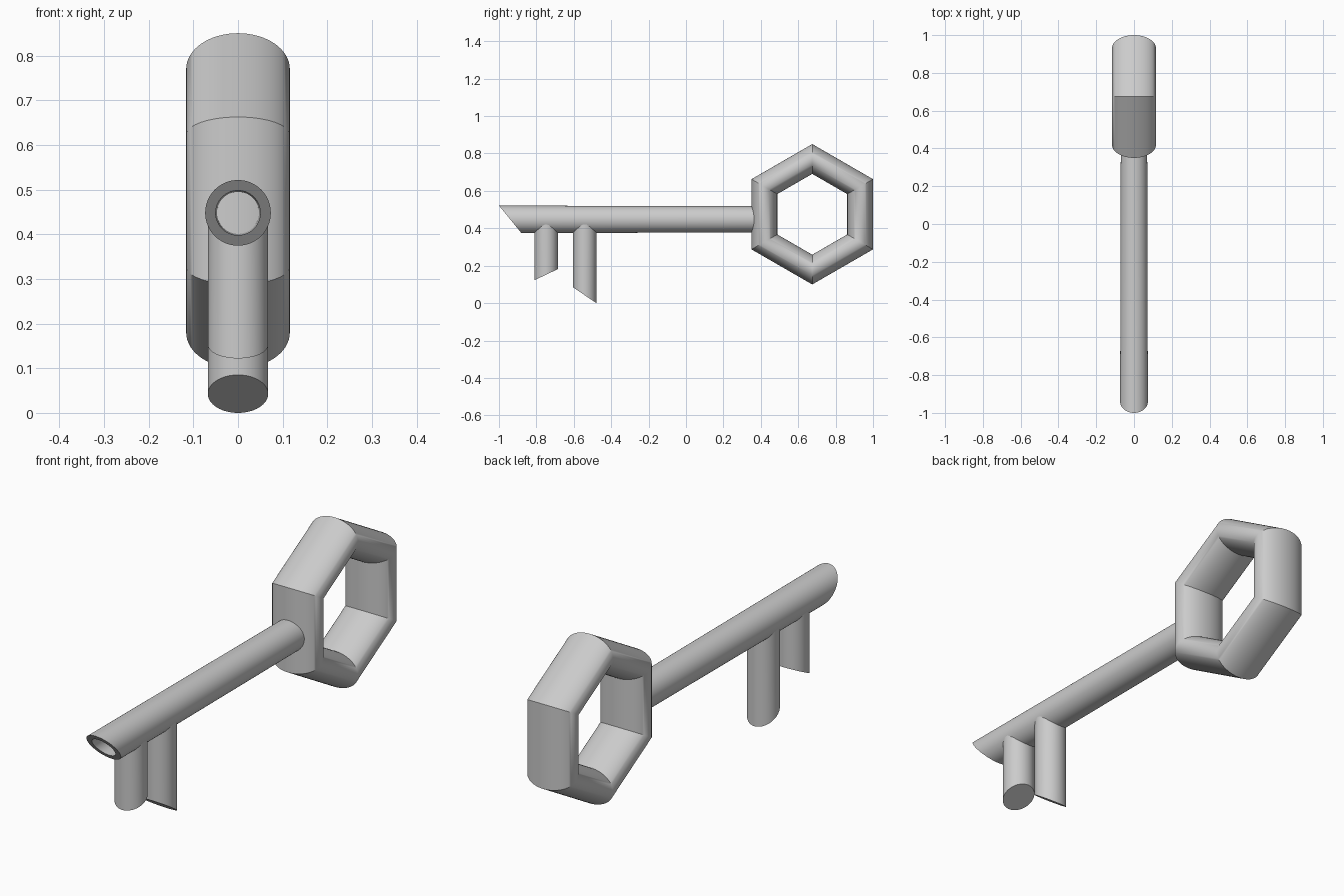
import bpy, bmesh
from math import sin, cos, pi, radians, sqrt

if "Cube" in bpy.data.objects:
    bpy.data.objects.remove(bpy.data.objects["Cube"])

SEG = 64
ANG = [2 * pi * i / SEG for i in range(SEG)]
SHAFT_Z = 0.448


def loft(name, loops, closed=False, cap_end=False):
    """Skin a list of equal-length point loops into one smooth object."""
    bm = bmesh.new()
    rings = [[bm.verts.new(p) for p in loop] for loop in loops]
    pairs = list(zip(rings, rings[1:]))
    if closed:
        pairs.append((rings[-1], rings[0]))
    for a, b in pairs:
        for i in range(len(a)):
            j = (i + 1) % len(a)
            bm.faces.new((a[i], a[j], b[j], b[i]))
    if cap_end:
        bm.faces.new(rings[-1])
    bmesh.ops.recalc_face_normals(bm, faces=bm.faces)
    mesh = bpy.data.meshes.new(name)
    bm.to_mesh(mesh)
    bm.free()
    for p in mesh.polygons:
        p.use_smooth = True
    mesh.set_sharp_from_angle(angle=radians(30))
    obj = bpy.data.objects.new(name, mesh)
    bpy.context.collection.objects.link(obj)
    return obj


# Hexagonal bow: elliptical section mitred at six corners
bow_loops = []
for k in range(6):
    t = pi / 2 + k * pi / 3
    loop = []
    for a in ANG:
        r = (0.256 + 0.069 * cos(a)) / cos(pi / 6)
        loop.append((0.116 * sin(a), 0.675 + r * cos(t), 0.475 + r * sin(t)))
    bow_loops.append(loop)
loft("bow", bow_loops, closed=True)


# Hollow, slightly tapered shaft with an obliquely cut tip
def shaft_loop(r, y=None):
    loop = []
    for a in ANG:
        z = r * sin(a)
        tip = -1 + (0.0735 - z) / 0.147 * 0.12
        loop.append((r * cos(a), tip if y is None else y, SHAFT_Z + z))
    return loop


loft("shaft", [shaft_loop(0.070, 0.385), shaft_loop(0.0735),
               shaft_loop(0.050), shaft_loop(0.047, 0.385)], closed=True)


# Teeth: elliptical posts saddled into the shaft wall, slanted bottoms
def tooth(name, y, z_front, z_back):
    top, bottom = [], []
    for a in ANG:
        px, dy = 0.0675 * cos(a), 0.063 * sin(a)
        top.append((px, y + dy, SHAFT_Z - sqrt(0.069 ** 2 - px ** 2)))
        f = (sin(a) + 1) / 2
        bottom.append((px, y + dy, z_front + (z_back - z_front) * f))
    loft(name, [top, bottom], cap_end=True)


tooth("front_tooth", -0.748, 0.122, 0.182)
tooth("rear_tooth", -0.542, 0.085, 0.0)
